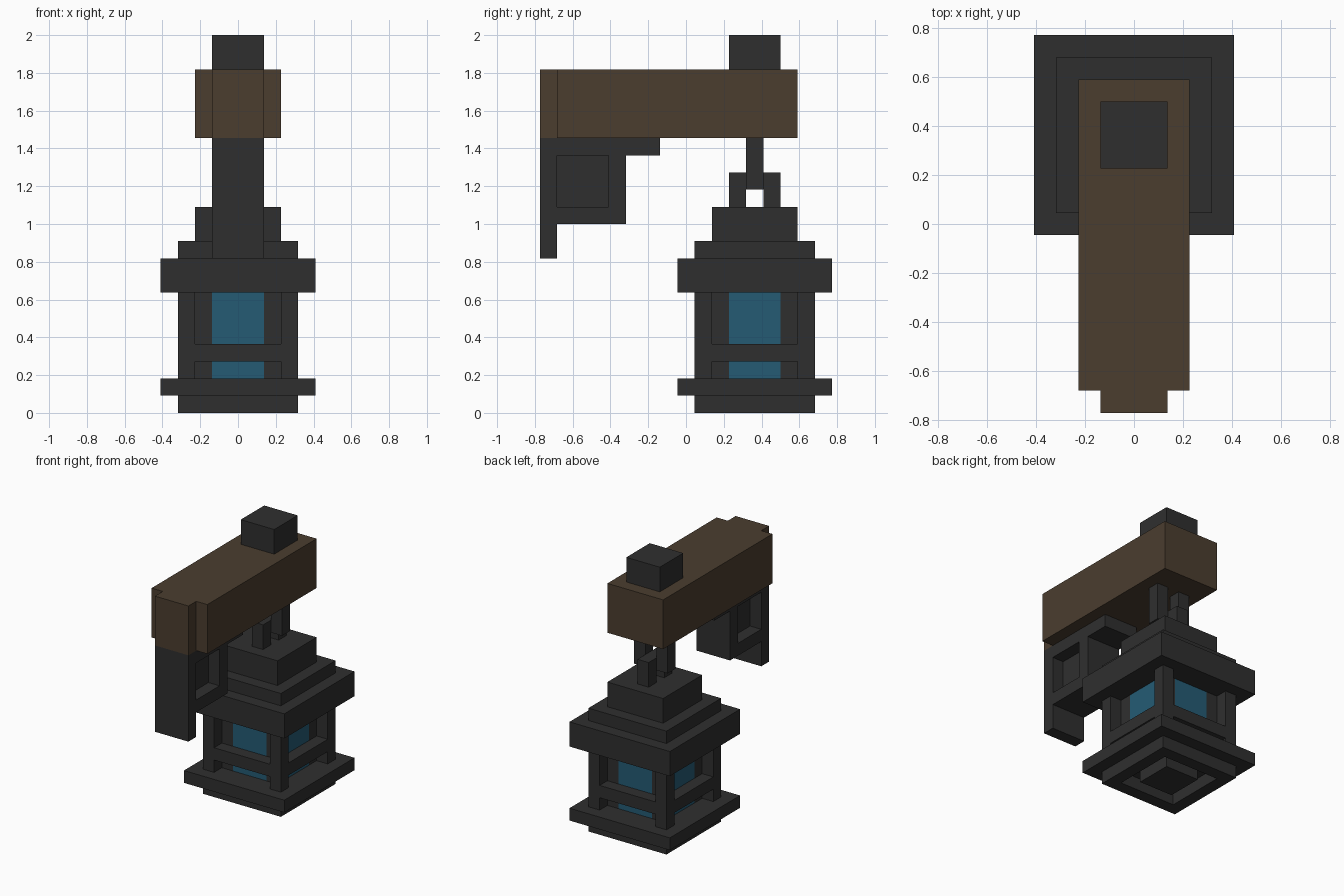
import bpy, bmesh
from mathutils import Vector

if "Cube" in bpy.data.objects:
    bpy.data.objects.remove(bpy.data.objects["Cube"])

U = 1 / 11      # one block of the design grid
LY = 4          # lantern centre along y, in blocks


def material(name, color):
    m = bpy.data.materials.new(name)
    m.diffuse_color = (*color, 1)
    m.use_nodes = True
    m.node_tree.nodes["Principled BSDF"].inputs["Base Color"].default_value = m.diffuse_color
    return m


iron = material("dark_iron", (0.028, 0.028, 0.028))
wood = material("brown_wood", (0.070, 0.047, 0.028))
glass = material("blue_glass", (0.018, 0.105, 0.175))


def add_object(name, bm, *mats):
    mesh = bpy.data.meshes.new(name)
    bm.to_mesh(mesh)
    bm.free()
    for m in mats:
        mesh.materials.append(m)
    ob = bpy.data.objects.new(name, mesh)
    bpy.context.collection.objects.link(ob)
    return ob


def add_box(bm, x, y, z):
    """Box between (low, high) pairs given in blocks."""
    verts = bmesh.ops.create_cube(bm, size=1)["verts"]
    for v in verts:
        v.co = Vector([(lo + hi) / 2 + c * (hi - lo)
                       for c, (lo, hi) in zip(v.co, (x, y, z))]) * U


def boxes(name, mat, *parts):
    bm = bmesh.new()
    for p in parts:
        add_box(bm, *p)
    return add_object(name, bm, mat)


def tier(name, half, z0, z1):
    """Square slab centred on the lantern axis."""
    return boxes(name, iron, ((-half, half), (LY - half, LY + half), (z0, z1)))


# Lantern foot: square ring with a centre block inside
boxes("foot_ring", iron,
      *[((-3.5, 3.5), (LY + a, LY + b), (0, 1)) for a, b in ((-3.5, -2.5), (2.5, 3.5))],
      *[((a, b), (LY - 2.5, LY + 2.5), (0, 1)) for a, b in ((-3.5, -2.5), (2.5, 3.5))])
tier("foot_centre", 1.5, 0, 1)

# Lantern base plate and stepped roof
tier("base_plate", 4.5, 1, 2)
tier("roof_eave", 4.5, 7, 9)
tier("roof_middle", 3.5, 9, 10)
tier("roof_top", 2.5, 10, 12)

# Corner posts and cross rails
sides = ((-3.5, -2.5), (2.5, 3.5))
boxes("corner_posts", iron,
      *[(sx, (LY + sy[0], LY + sy[1]), (2, 7)) for sx in sides for sy in sides])
boxes("cross_rails", iron,
      *[((-2.5, 2.5), (LY + a, LY + b), (3, 4)) for a, b in sides],
      *[(s, (LY - 2.5, LY + 2.5), (3, 4)) for s in sides])

# Lamp body: sides cut into strips, middle strips are glass
bm = bmesh.new()
add_box(bm, (-2.5, 2.5), (LY - 2.5, LY + 2.5), (2, 7))
for axis, centre in ((Vector((1, 0, 0)), 0), (Vector((0, 1, 0)), LY)):
    for off in (-1.5, 1.5):
        bmesh.ops.bisect_plane(bm, geom=bm.verts[:] + bm.edges[:] + bm.faces[:],
                               plane_co=axis * (centre + off) * U, plane_no=axis)
bm.normal_update()
for f in bm.faces:
    c = f.calc_center_median() / U
    middle = min(abs(c.x), abs(c.y - LY)) < 1
    f.material_index = int(middle and abs(f.normal.z) < 0.5)
add_object("lamp_body", bm, iron, glass)

# Interlocking chain: lantern handle and hanging link
boxes("lantern_handle", iron,
      ((-.5, .5), (LY - 1.5, LY - .5), (12, 14)),
      ((-.5, .5), (LY + .5, LY + 1.5), (12, 14)))
boxes("hanging_link", iron,
      ((-1.5, -.5), (LY - .5, LY + .5), (13, 16)),
      ((.5, 1.5), (LY - .5, LY + .5), (13, 16)),
      ((-.5, .5), (LY - .5, LY + .5), (13, 14)))

# Wooden beam with its end tongue, and the cap on top
boxes("beam", wood, ((-2.5, 2.5), (-7.5, 6.5), (16, 20)))
boxes("beam_tongue", wood, ((-1.5, 1.5), (-8.5, -7.5), (16, 20)))
boxes("beam_cap", iron, ((-1.5, 1.5), (2.5, 5.5), (20, 22)))

# Wall bracket: back plate, frame and recessed web
boxes("bracket_plate", iron, ((-1.5, 1.5), (-8.5, -7.5), (9, 16)))
boxes("bracket_frame", iron,
      ((-1.5, 1.5), (-7.5, -1.5), (15, 16)),
      ((-1.5, 1.5), (-4.5, -3.5), (11, 15)),
      ((-1.5, 1.5), (-7.5, -4.5), (11, 12)))
boxes("bracket_web", iron, ((-.5, .5), (-7.5, -4.5), (12, 15)))
